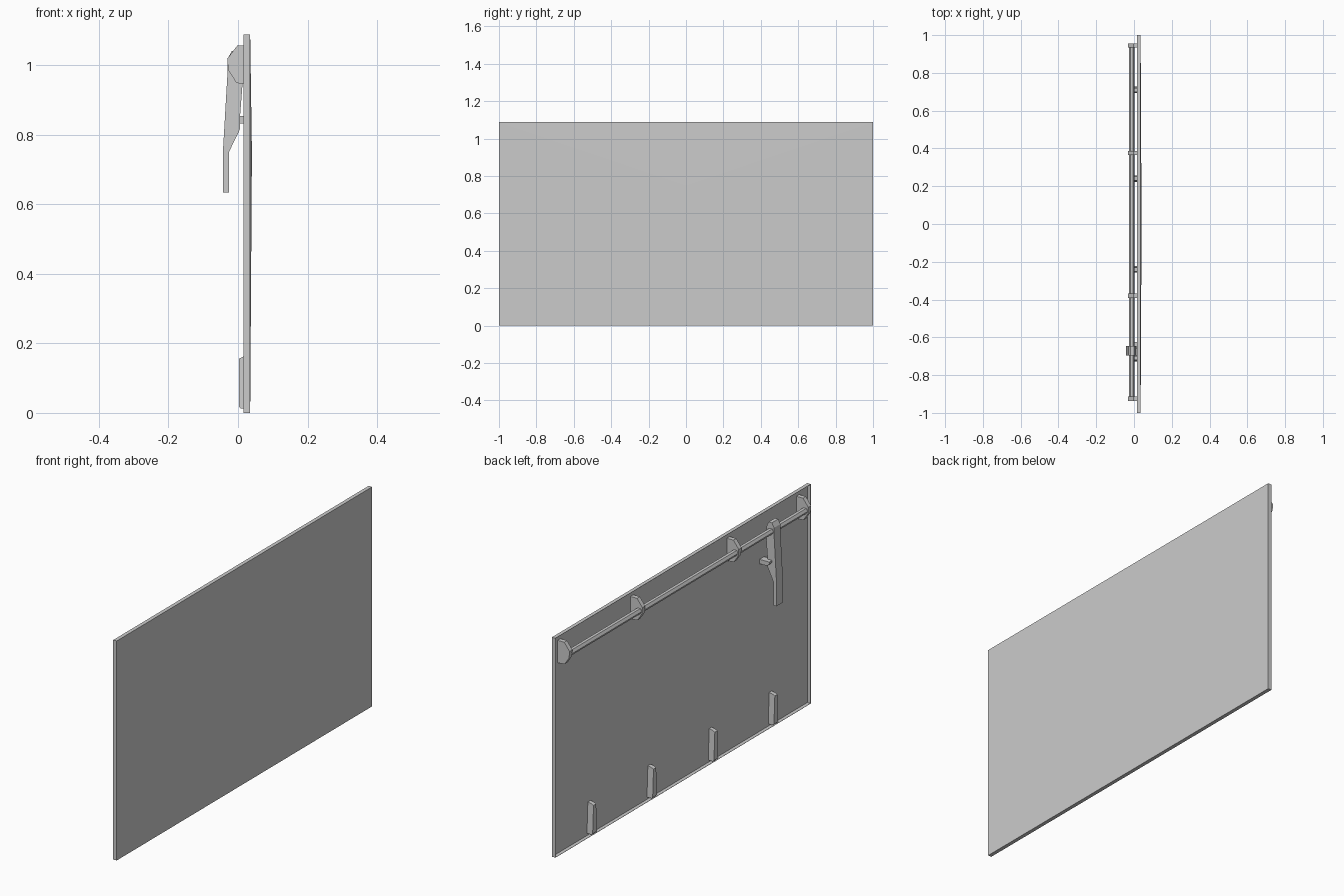
import bpy, bmesh, math
from mathutils import Vector

if "Cube" in bpy.data.objects:
    bpy.data.objects.remove(bpy.data.objects["Cube"])


def finish(name, bm):
    bmesh.ops.recalc_face_normals(bm, faces=bm.faces)
    me = bpy.data.meshes.new(name)
    bm.to_mesh(me)
    bm.free()
    ob = bpy.data.objects.new(name, me)
    bpy.context.collection.objects.link(ob)
    return ob


def extrude_y(name, profile, y0, y1):
    """Extrude an x-z outline along y."""
    bm = bmesh.new()
    face = bm.faces.new([bm.verts.new((x, y0, z)) for x, z in profile])
    new = bmesh.ops.extrude_face_region(bm, geom=[face])["geom"]
    bmesh.ops.translate(bm, vec=(0, y1 - y0, 0),
                        verts=[v for v in new if isinstance(v, bmesh.types.BMVert)])
    return finish(name, bm)


BACK, SKIN, TOP = 0.016, 0.035, 1.088

# Folded sheet panel: shallow tray, open toward -x, with a very slightly bulged skin
bm = bmesh.new()
bmesh.ops.create_cube(bm, size=1)
for v in bm.verts:
    v.co = Vector((SKIN if v.co.x > 0 else BACK, v.co.y * 2, (v.co.z + 0.5) * TOP))
bm.normal_update()
bmesh.ops.delete(bm, geom=[f for f in bm.faces if f.normal.x < -0.9], context='FACES_ONLY')
bm.normal_update()
skin = [f for f in bm.faces if f.normal.x > 0.9]
poked = bmesh.ops.poke(bm, faces=skin)["verts"]
for v in poked:
    v.co.x += 0.005
    v.co.z = 0.75
panel = finish("tray_panel", bm)
for v in panel.data.vertices:
    v.co.x = min(v.co.x, 0.04)
sol = panel.modifiers.new("sheet_thickness", 'SOLIDIFY')
sol.thickness = 0.002
sol.offset = -1

# Brackets carrying the rod
bracket = [(0.034, 1.056), (-0.002, 1.056), (-0.031, 1.018), (-0.028, 0.985),
           (-0.004, 0.948), (0.034, 0.945)]
for i, y in enumerate((-0.925, -0.38, 0.375, 0.945)):
    extrude_y(f"rod_bracket_{i + 1}", bracket, y - 0.011, y + 0.011)

# Hexagonal latch rod
rod = [(-0.012 + 0.015 * math.cos(a), 0.997 + 0.015 * math.sin(a))
       for a in (math.tau * k / 6 for k in range(6))]
extrude_y("latch_rod", rod, -0.925, 0.945)

# Cranked lever handle
handle = [(-0.018, 1.04), (0.0, 1.04), (0.01, 1.02), (0.013, 0.945), (0.006, 0.855),
          (0.005, 0.814), (-0.026, 0.75), (-0.026, 0.633), (-0.043, 0.633),
          (-0.043, 0.757), (-0.03, 0.98), (-0.03, 1.018)]
extrude_y("lever_handle", handle, -0.697, -0.647)

# D-shaped catch holding the handle
catch = [(0.034, 0.854), (-0.019, 0.854), (-0.019, 0.845), (-0.012, 0.836),
         (-0.002, 0.832), (0.034, 0.832)]
extrude_y("handle_catch", catch, -0.66, -0.625)

# Tapered ribs along the lower edge
rib = [(0.034, 0.165), (0.016, 0.162), (0.003, 0.156), (0.003, 0.018),
       (0.008, 0.012), (0.034, 0.012)]
for i, y in enumerate((-0.71, -0.24, 0.24, 0.71)):
    ob = extrude_y(f"lower_rib_{i + 1}", rib, y - 0.017, y + 0.017)
    for v in ob.data.vertices:
        if v.co.z > 0.1:
            v.co.y = y + (v.co.y - y) * 0.6
